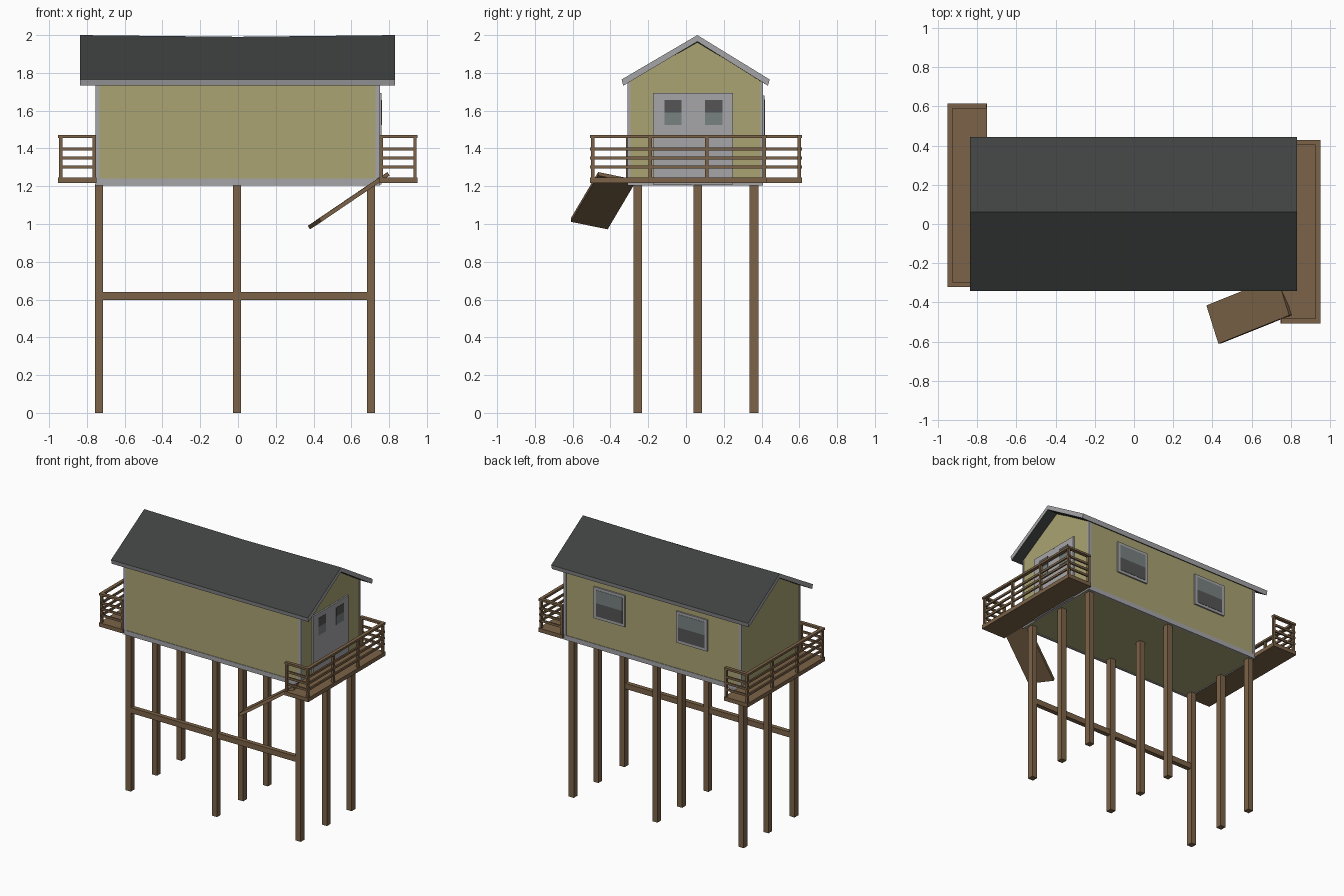
import bpy
from mathutils import Vector, Matrix

if "Cube" in bpy.data.objects:
    bpy.data.objects.remove(bpy.data.objects["Cube"])


def mat(name, r, g, b):
    m = bpy.data.materials.new(name)
    m.diffuse_color = (r, g, b, 1)
    m.use_nodes = True
    m.node_tree.nodes["Principled BSDF"].inputs["Base Color"].default_value = m.diffuse_color
    return m


WALL = mat("wall_paint", 0.40, 0.37, 0.17)
TRIM = mat("trim_paint", 0.38, 0.38, 0.40)
ROOF = mat("shingle", 0.05, 0.053, 0.053)
WOOD = mat("wood", 0.20, 0.125, 0.065)
GLASS = mat("glass", 0.19, 0.22, 0.22)
DARK = mat("dark_glass", 0.09, 0.09, 0.09)
RY = 0.06          # ridge y
Y0, Y1 = -0.305, 0.404    # long walls
X0, X1 = -0.752, 0.748    # end walls


def mesh(name, verts, faces, *mats):
    me = bpy.data.meshes.new(name)
    me.from_pydata(verts, [], faces)
    for m in mats:
        me.materials.append(m)
    ob = bpy.data.objects.new(name, me)
    bpy.context.collection.objects.link(ob)
    return ob


BOX = [(0, 2, 3, 1), (4, 5, 7, 6), (0, 1, 5, 4), (2, 6, 7, 3), (0, 4, 6, 2), (1, 3, 7, 5)]


def box(name, x0, x1, y0, y1, z0, z1, m):
    v = [(x, y, z) for z in (z0, z1) for y in (y0, y1) for x in (x0, x1)]
    return mesh(name, v, BOX, m)


def loft(name, rings, *mats):
    # bridge closed rings and cap both ends
    n = len(rings[0])
    v = [p for r in rings for p in r]
    f = [(k * n + i, k * n + (i + 1) % n, (k + 1) * n + (i + 1) % n, (k + 1) * n + i)
         for k in range(len(rings) - 1) for i in range(n)]
    f += [tuple(reversed(range(n))), tuple(range(len(v) - n, len(v)))]
    return mesh(name, v, f, *mats)


# House body with gable ends
prof = [(Y0, 1.21), (Y1, 1.21), (Y1, 1.755), (RY, 1.962), (Y0, 1.755)]
loft("house_body", [[(x, y, z) for y, z in prof] for x in (X0, X1)], WALL)

# Roof: slightly sagging ridge, dark faces with grey rim
rp = [(-0.341, 1.765), (-0.332, 1.732), (RY, 1.966), (0.452 - 0.018, 1.732), (0.443, 1.765), (RY, 2.0)]
rings = []
for x, sag in ((-0.836, 0), (-0.002, 0.009), (0.831, 0)):
    rings.append([(x, y, z - (sag if y == RY else 0)) for y, z in rp])
roof = loft("roof", rings, ROOF, TRIM)
for i, p in enumerate(roof.data.polygons):
    if i >= 12 or i % 6 in (0, 3):
        p.material_index = 1

# Base band and corner boards on the long walls
for side, y, d in (("front", Y0, -1), ("back", Y1, 1)):
    ya, yb = sorted((y - d * 0.01, y + d * 0.004))
    box(side + "_base_trim", X0 - 0.003, X1 + 0.003, ya, yb, 1.205, 1.24, TRIM)
    for nm, xa in (("left", X0 - 0.003), ("right", X1 - 0.019)):
        box(f"{side}_{nm}_corner_board", xa, xa + 0.022, ya, yb, 1.24, 1.75, TRIM)
for nm, x in (("left", X0), ("right", X1)):
    box(nm + "_base_trim", x - 0.003, x + 0.003, Y0, Y1, 1.205, 1.24, TRIM)

# Double door on the right end
for nm, a, b in (("front", -0.174, 0.035), ("back", 0.041, 0.25)):
    box(nm + "_door_leaf", X1 - 0.01, X1 + 0.012, a, b, 1.21, 1.694, TRIM)
box("door_seam", X1 - 0.01, X1 + 0.009, 0.03, 0.045, 1.21, 1.69, TRIM)
for nm, a in (("front", -0.115), ("back", 0.1)):
    box(nm + "_door_upper_pane", X1, X1 + 0.014, a, a + 0.092, 1.59, 1.657, DARK)
    box(nm + "_door_lower_pane", X1, X1 + 0.014, a, a + 0.092, 1.525, 1.59, GLASS)

# Two sash windows on the back wall
for nm, c in (("left", -0.337), ("right", 0.36)):
    box(nm + "_window_frame", c - 0.132, c + 0.132, Y1 - 0.01, Y1 + 0.011, 1.44, 1.68, TRIM)
    box(nm + "_window_upper_pane", c - 0.112, c + 0.112, Y1, Y1 + 0.013, 1.56, 1.66, GLASS)
    box(nm + "_window_lower_pane", c - 0.112, c + 0.112, Y1, Y1 + 0.013, 1.46, 1.56, DARK)

# Stilts and the front cross beam
for i, x in enumerate((-0.735, -0.005, 0.704)):
    for j, y in enumerate((-0.255, 0.062, 0.36)):
        box(f"stilt_{i}_{j}", x - 0.0215, x + 0.0215, y - 0.0225, y + 0.0225, 0, 1.21, WOOD)
box("cross_beam", -0.735, 0.704, -0.272, -0.238, 0.598, 0.64, WOOD)


# Balcony: deck with a rail on three sides
def balcony(side, spin):
    parts = []

    def add(name, *dims):
        parts.append(box(f"{side}_{name}", *dims, WOOD))
    xi, xo, ya, yb = 0.75, 0.95, -0.508, 0.428
    add("deck", xi - 0.002, xo, ya, yb, 1.217, 1.247)
    for i, y in enumerate((ya + 0.014, -0.19, 0.11, yb - 0.014)):
        add(f"post_{i}", xo - 0.022, xo - 0.004, y - 0.009, y + 0.009, 1.24, 1.46)
    for i, y in enumerate((ya + 0.014, yb - 0.014)):
        add(f"inner_post_{i}", xi, xi + 0.018, y - 0.009, y + 0.009, 1.24, 1.46)
    for i, (z, w, h) in enumerate(((1.302, 0.006, 0.008), (1.35, 0.006, 0.008),
                                   (1.397, 0.006, 0.008), (1.463, 0.013, 0.008))):
        add(f"outer_rail_{i}", xo - 0.013 - w, xo - 0.013 + w, ya, yb, z - h, z + h)
        for j, y in enumerate((ya + 0.013, yb - 0.013)):
            add(f"end_rail_{i}_{j}", xi, xo - 0.013, y - w, y + w, z - h, z + h)
    if spin:
        for ob in parts:
            ob.data.transform(Matrix.Translation((-0.002, 0.106, 0)) @ Matrix.Diagonal((-1, -1, 1, 1)))


balcony("right", False)
balcony("left", True)

# Tilted ramp hanging from the right balcony
a, b, d = Vector((0.369, -0.415, 0.99)), Vector((0.43, -0.61, 1.03)), Vector((0.73, -0.27, 1.235))
n = (b - a).cross(d - a).normalized() * 0.022
top = [a, b, b + d - a, d]
loft("ramp", [[p - n for p in top], top], WOOD)
